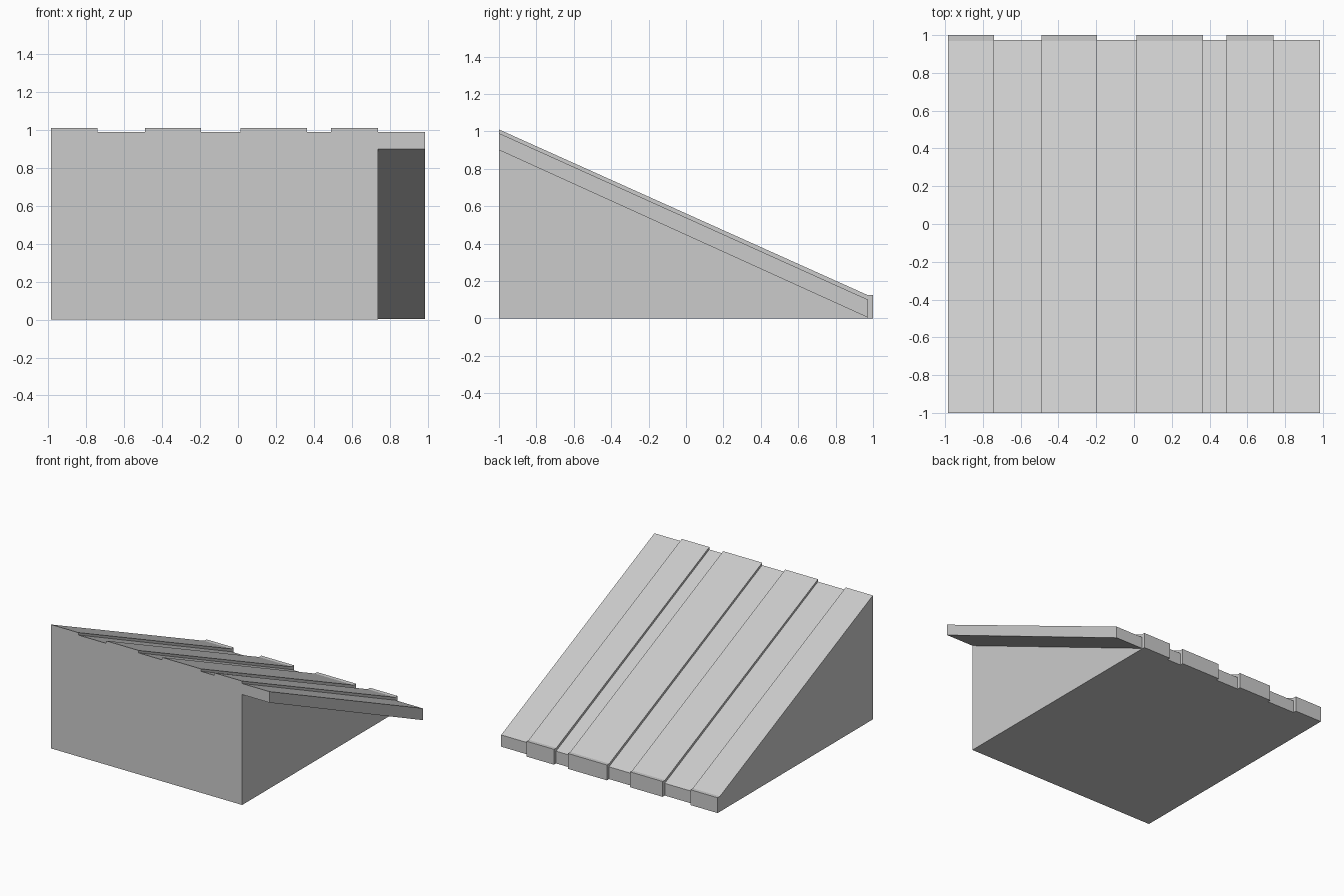
import bpy
import bmesh

if "Cube" in bpy.data.objects:
    bpy.data.objects.remove(bpy.data.objects["Cube"])


def loft(name, sections):
    """Skin a row of matching (y, z) profiles placed along x, capped at both ends."""
    bm = bmesh.new()
    rings = [[bm.verts.new((x, y, z)) for y, z in profile] for x, profile in sections]
    for a, b in zip(rings, rings[1:]):
        n = len(a)
        for i in range(n):
            j = (i + 1) % n
            bm.faces.new((a[i], a[j], b[j], b[i]))
    bm.faces.new(rings[0][::-1])
    bm.faces.new(rings[-1])
    # collapse the zero-width parts left where profiles share points
    bmesh.ops.remove_doubles(bm, verts=bm.verts, dist=0.0005)
    bmesh.ops.dissolve_degenerate(bm, edges=bm.edges, dist=0.0005)
    bmesh.ops.recalc_face_normals(bm, faces=bm.faces)
    mesh = bpy.data.meshes.new(name)
    bm.to_mesh(mesh)
    bm.free()
    obj = bpy.data.objects.new(name, mesh)
    bpy.context.collection.objects.link(obj)
    return obj


# side profiles: raised plank, recessed strip, thin overhanging slab
RAISED = [(-1, 0), (-1, 1.01), (0.97, 0.125), (1, 0.125), (1, 0)]
LOW = [(-1, 0), (-1, 0.99), (0.973, 0.10), (0.973, 0.10), (0.973, 0)]
SLAB = [(-1, 0.90), (-1, 0.99), (0.973, 0.10), (0.973, 0.004)]

# ramp body, alternating raised planks and recessed strips
stations = [-0.985, -0.74, -0.49, -0.195, 0.013, 0.365, 0.49, 0.738]
sections = []
for i, (x0, x1) in enumerate(zip(stations, stations[1:])):
    profile = LOW if i % 2 else RAISED
    sections += [(x0, profile), (x1, profile)]
loft("ramp_body", sections)

# slab overhanging the right side
loft("side_overhang", [(stations[-1], SLAB), (0.985, SLAB)])
